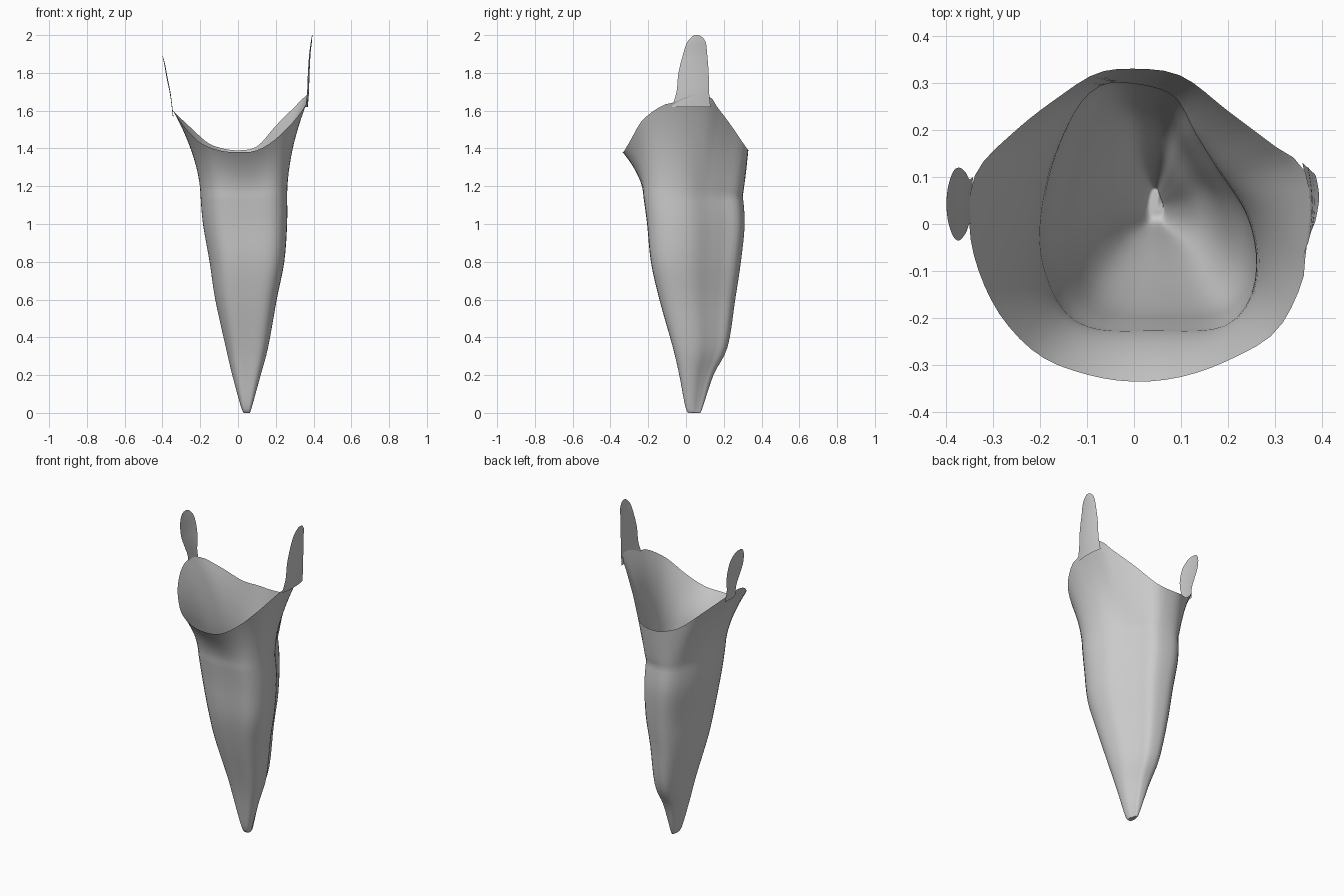
import bpy, bmesh, math
from mathutils import Vector

cube = bpy.data.objects.get("Cube")
if cube:
    bpy.data.objects.remove(cube)

grey = bpy.data.materials.new("plain_grey")
grey.use_nodes = True
grey.diffuse_color = (0.6, 0.6, 0.6, 1)
grey.node_tree.nodes["Principled BSDF"].inputs["Base Color"].default_value = (0.6, 0.6, 0.6, 1)

SIDES = 64
NECK = 1.15


def spline(p0, p1, p2, p3, t):
    """Catmull-Rom blend of four vectors."""
    return 0.5 * (2 * p1 + (p2 - p0) * t + (2 * p0 - 5 * p1 + 4 * p2 - p3) * t * t
                  + (3 * p1 - p0 - 3 * p2 + p3) * t ** 3)


def loop_by_angle(points, centre):
    """Smooth closed loop resampled at equal angles about its centre."""
    pts = [Vector(p) for p in points]
    n = len(pts)
    dense = []
    for i in range(n):
        four = [pts[(i + k) % n] for k in (-1, 0, 1, 2)]
        dense += [spline(*four, s / 60) for s in range(60)]
    result = []
    for k in range(SIDES):
        a = 2 * math.pi * k / SIDES
        ray = Vector((math.cos(a), math.sin(a)))
        result.append(max(dense, key=lambda p: (p.xy - centre).normalized().dot(ray)))
    return result


def smooth_rows(rows, steps):
    """Extra rows between the given ones."""
    v = [Vector(r) for r in rows]
    v = [v[0]] + v + [v[-1]]
    out = [spline(*v[i:i + 4], s / steps) for i in range(len(v) - 3) for s in range(steps)]
    return out + [v[-1]]


def grid_object(name, rows, closed):
    """Skin a list of point rows with smooth quads."""
    bm = bmesh.new()
    verts = [[bm.verts.new(p) for p in row] for row in rows]
    for low, high in zip(verts, verts[1:]):
        n = len(low)
        for i in range(n if closed else n - 1):
            j = (i + 1) % n
            bm.faces.new((low[i], low[j], high[j], high[i]))
    if closed:
        bm.faces.new(list(reversed(verts[0])))
    for f in bm.faces:
        f.smooth = True
    mesh = bpy.data.meshes.new(name)
    bm.to_mesh(mesh)
    bm.free()
    mesh.materials.append(grey)
    obj = bpy.data.objects.new(name, mesh)
    bpy.context.collection.objects.link(obj)
    return obj


# Rounded triangular cross-section, scaled to fit each level
section = loop_by_angle([
    (-.02, .305), (-.08, .295), (-.13, .24), (-.18, .12), (-.2, -.03), (-.16, -.15),
    (-.09, -.2), (.04, -.205), (.18, -.2), (.24, -.15), (.26, -.07), (.24, .03),
    (.175, .13), (.13, .2), (.08, .28)], Vector((.03, .05)))
unit = [((p.x - .03) / .23, (p.y - .05) / .255) for p in section]

# Flared wavy rim: low at front and back, high at the sides
rim = loop_by_angle([
    (0, .33, 1.39), (-.08, .32, 1.4), (-.16, .27, 1.43), (-.25, .2, 1.51),
    (-.335, .11, 1.59), (-.35, 0, 1.61), (-.33, -.1, 1.58), (-.28, -.2, 1.51),
    (-.2, -.28, 1.43), (-.1, -.32, 1.39), (0, -.335, 1.38), (.1, -.325, 1.39),
    (.2, -.29, 1.45), (.3, -.23, 1.55), (.355, -.13, 1.625), (.365, -.06, 1.645),
    (.375, .03, 1.68), (.36, .12, 1.68), (.3, .165, 1.62), (.2, .24, 1.52),
    (.1, .315, 1.41)], Vector((0, 0)))

# Levels of the tapering body: z, x range, y range
levels = smooth_rows([
    (0, .04, .06, .03, .07), (.02, .02, .07, 0, .085), (.2, -.03, .12, -.035, .145),
    (.35, -.065, .16, -.07, .22), (.6, -.12, .205, -.14, .26),
    (.8, -.15, .245, -.185, .29), (1, -.185, .26, -.205, .31),
    (NECK, -.198, .26, -.225, .3)], 4)

rows = []
for z, x0, x1, y0, y1 in levels:
    rows.append([Vector(((x0 + x1 + u * (x1 - x0)) / 2, (y0 + y1 + v * (y1 - y0)) / 2, z))
                 for u, v in unit])
neck = rows[-1]
for s in range(1, 13):
    t = s / 12
    row = []
    for k, (a, b) in enumerate(zip(neck, rim)):
        back = max(0, math.sin(2 * math.pi * k / SIDES))
        flare = t ** (1.7 - 1.0 * back ** 2)
        p = a.lerp(b, flare)
        p.z = a.z + (b.z - a.z) * t
        row.append(p)
    rows.append(row)
grid_object("tapered_shell", rows, True)


def tab(name, table, bow):
    """Thin upright tongue: rows of z, y range and x."""
    out = []
    for z, y0, y1, x in smooth_rows(table, 4):
        width = (y1 - y0) / .18
        out.append([Vector((x + bow * (1 - (i / 4 - 1) ** 2) * width,
                            y0 + (y1 - y0) * i / 8, z)) for i in range(9)])
    grid_object(name, out, False)


# Tall left tongue and shorter oval right tongue
tab("left_tab", [
    (1.62, -.075, .13, .358), (1.7, -.05, .122, .366), (1.8, -.04, .12, .37),
    (1.9, -.015, .112, .377), (1.96, .005, .105, .385), (1.99, .03, .085, .39),
    (2, .045, .065, .392)], .01)
tab("right_tab", [
    (1.57, .0, .1, -.342), (1.64, .0, .095, -.35), (1.7, -.02, .11, -.358),
    (1.77, -.035, .12, -.372), (1.84, -.025, .11, -.385), (1.88, .005, .08, -.395),
    (1.89, .03, .055, -.398)], -.006)
